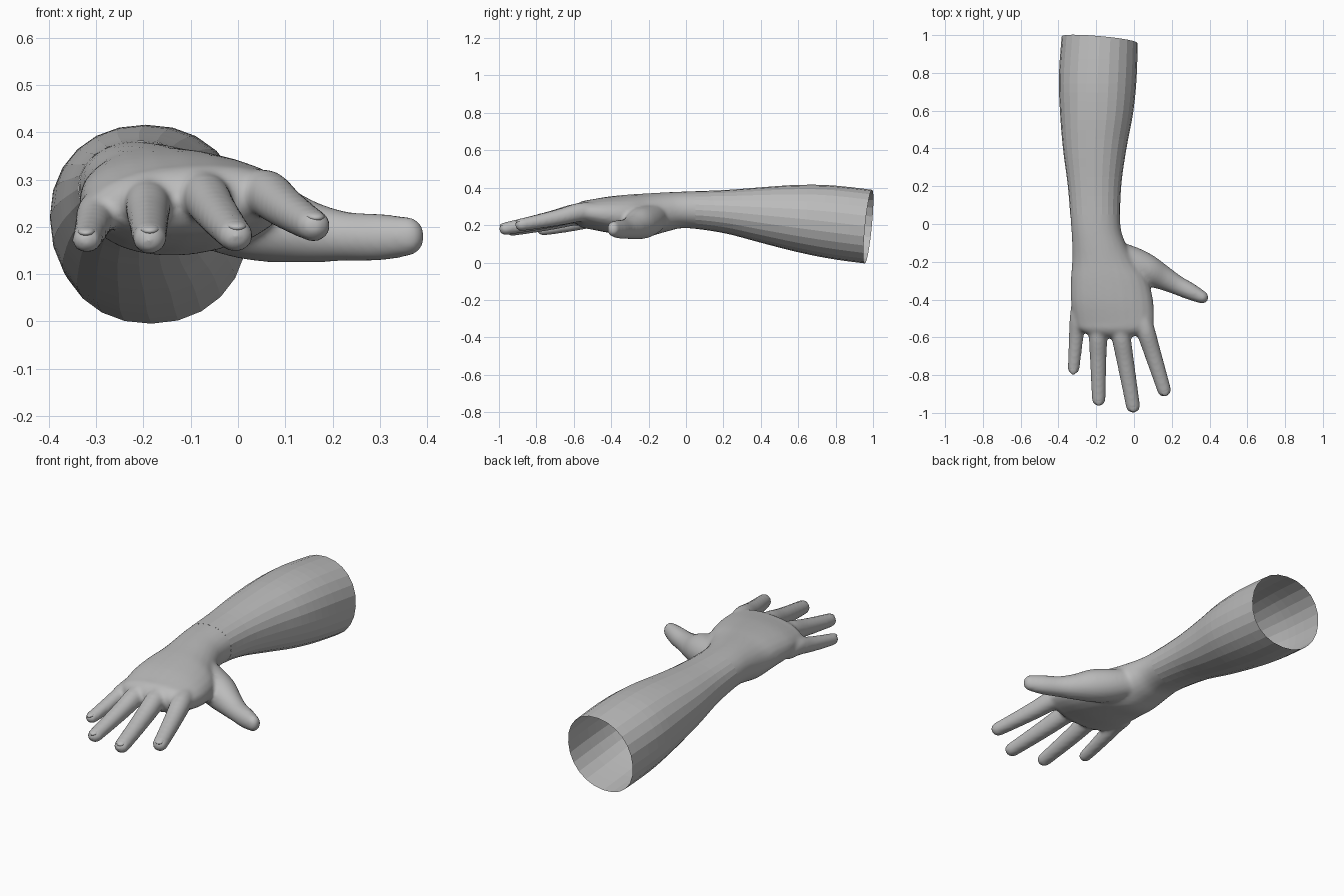
import bpy, bmesh
from math import sin, cos, pi
from mathutils import Vector

if "Cube" in bpy.data.objects:
    bpy.data.objects.remove(bpy.data.objects["Cube"])

grey = bpy.data.materials.new("grey")
grey.diffuse_color = (.5, .5, .5, 1)
grey.use_nodes = True
grey.node_tree.nodes["Principled BSDF"].inputs["Base Color"].default_value = grey.diffuse_color


def spline(rows, steps):
    """Catmull-Rom through rows of numbers."""
    out = []
    last = len(rows) - 1
    for i in range(last):
        quad = list(zip(rows[max(i - 1, 0)], rows[i], rows[i + 1], rows[min(i + 2, last)]))
        for k in range(steps):
            t = k / steps
            out.append([b + t / 2 * (c - a + t * (2 * a - 5 * b + 4 * c - d
                                                  + t * (3 * (b - c) + d - a)))
                        for a, b, c, d in quad])
    return out + [list(rows[-1])]


def limb(bm, rows, axis=None, power=1.0, steps=4, sides=20):
    """Loft of ellipses with a round tip; row = x, y, z, half width, half height, roll."""
    rows = spline(rows, steps)
    rings = []
    for i, (x, y, z, w, h, roll) in enumerate(rows):
        a, b = rows[max(i - 1, 0)], rows[min(i + 1, len(rows) - 1)]
        t = axis or (Vector(b[:3]) - Vector(a[:3])).normalized()
        rings.append((Vector((x, y, z)), t, w, h, roll))
    c, t, w, h, roll = rings[-1]
    for k in range(1, 6):
        a = k * pi / 10.6
        rings.append((c + t * min(w, h) * sin(a), t, w * cos(a), h * cos(a), roll))
    loops = []
    for c, t, w, h, roll in rings:
        s = Vector((0, 0, 1)).cross(t).normalized()
        u = t.cross(s)
        s, u = s * cos(roll) + u * sin(roll), u * cos(roll) - s * sin(roll)
        loop = []
        for j in range(sides):
            ca, sa = cos(2 * pi * j / sides), sin(2 * pi * j / sides)
            px = abs(ca) ** power * (1 if ca > 0 else -1)
            pz = abs(sa) ** power * (1 if sa > 0 else -1)
            loop.append(bm.verts.new(c + s * w * px + u * h * pz))
        loops.append(loop)
    for p, q in zip(loops, loops[1:]):
        for j in range(sides):
            k = (j + 1) % sides
            bm.faces.new((p[j], p[k], q[k], q[j]))
    bm.faces.new(loops[0][::-1])
    bm.faces.new(loops[-1])


def cut(bm, co, no):
    """Trim away everything beyond a plane, leaving the end open."""
    bmesh.ops.bisect_plane(bm, geom=bm.verts[:] + bm.edges[:] + bm.faces[:],
                           plane_co=co, plane_no=no, clear_outer=True)


def finish(bm, name):
    mesh = bpy.data.meshes.new(name)
    bm.to_mesh(mesh)
    bm.free()
    mesh.materials.append(grey)
    obj = bpy.data.objects.new(name, mesh)
    bpy.context.collection.objects.link(obj)
    return obj


# Forearm, wrist and palm: y, left, right, bottom, top
sections = [
    (1.08, -.375, .022, -.02, .378), (.8, -.397, .015, .016, .411),
    (.6, -.392, -.003, .055, .415), (.4, -.376, -.04, .106, .402),
    (.2, -.35, -.068, .158, .387), (0, -.334, -.072, .184, .38),
    (-.1, -.328, -.045, .166, .376), (-.2, -.328, .01, .14, .37),
    (-.3, -.335, .075, .146, .364), (-.42, -.333, .104, .16, .352),
    (-.53, -.312, .106, .182, .332)]
arm_rows = []
for y, l, r, b, t in sections:
    roll = -.06 * max(0, 1 - abs(y + .23) / .2) + .06 * min(1, max(0, (-.4 - y) / .12))
    arm_rows.append(((l + r) / 2, y, (b + t) / 2, (r - l) / 2, (t - b) / 2, roll))
arm_style = dict(axis=Vector((0, -1, 0)), power=.94, sides=24)

# Faceted forearm, open at the slanted elbow end
bm = bmesh.new()
limb(bm, arm_rows, **arm_style)
cut(bm, (-.25, 1, .38), (.09, 1, -.1))
cut(bm, (0, .05, 0), (0, -1, 0))
finish(bm, "forearm")

# Fingers: knuckle, tip, half width at the knuckle
fingers = {
    "pinky": ((-.298, -.5, .23), (-.32, -.766, .173), .043),
    "ring": ((-.191, -.58, .25), (-.187, -.93, .175), .049),
    "middle": ((-.071, -.58, .265), (-.005, -.965, .181), .051),
    "index": ((.06, -.56, .27), (.16, -.88, .202), .05)}
bm = bmesh.new()
limb(bm, arm_rows, **arm_style)
for base, tip, w in fingers.values():
    base, tip = Vector(base), Vector(tip)
    rows = []
    for t in (-.3, 0, .35, .7, 1):
        p = base.lerp(tip, t)
        taper = 1 - .26 * abs(t)
        z = min(p.z, base.z) - .012 * max(t, 0) * (1 - t)
        rows.append((p.x, p.y, z, w * taper, w * taper * (1.02 - .1 * t), 0))
    limb(bm, rows)

# Thumb
thumb = [(-.12, -.14, .255, .06, .07, 0), (-.02, -.2, .225, .085, .084, 0),
         (.07, -.245, .208, .084, .084, 0), (.15, -.283, .189, .066, .066, 0),
         (.225, -.322, .18, .052, .053, 0), (.3, -.358, .178, .045, .05, 0),
         (.361, -.388, .18, .034, .042, 0)]
limb(bm, thumb)
hand = finish(bm, "hand")

# Fuse palm, fingers and thumb into one skin and soften the joins
remesh = hand.modifiers.new("fuse", 'REMESH')
remesh.mode = 'VOXEL'
remesh.voxel_size = .009
soft = hand.modifiers.new("soften", 'SMOOTH')
soft.factor = .5
soft.iterations = 10
bpy.context.view_layer.objects.active = hand
hand.select_set(True)
for name in ("fuse", "soften"):
    bpy.ops.object.modifier_apply(modifier=name)
bm = bmesh.new()
bm.from_mesh(hand.data)
cut(bm, (0, .05, 0), (0, 1, 0))
bm.to_mesh(hand.data)
bm.free()
for p in hand.data.polygons:
    p.use_smooth = True
    p.material_index = 0
if not hand.data.materials:
    hand.data.materials.append(grey)

# Fingernails, sunk into the back of each fingertip
for name, (base, tip, w) in fingers.items():
    base, tip = Vector(base), Vector(tip)
    t = (tip - base).normalized()
    s = Vector((0, 0, 1)).cross(t).normalized()
    u = t.cross(s)
    w *= .72
    bpy.ops.mesh.primitive_uv_sphere_add(segments=16, ring_count=8, radius=1)
    nail = bpy.context.object
    nail.name = name + "_nail"
    nail.data.materials.append(grey)
    for v in nail.data.vertices:
        x, y, z = v.co
        v.co = tip + u * w * .6 + s * x * w * .6 + t * y * .028 + u * z * w * .28
    bpy.ops.object.shade_smooth()
